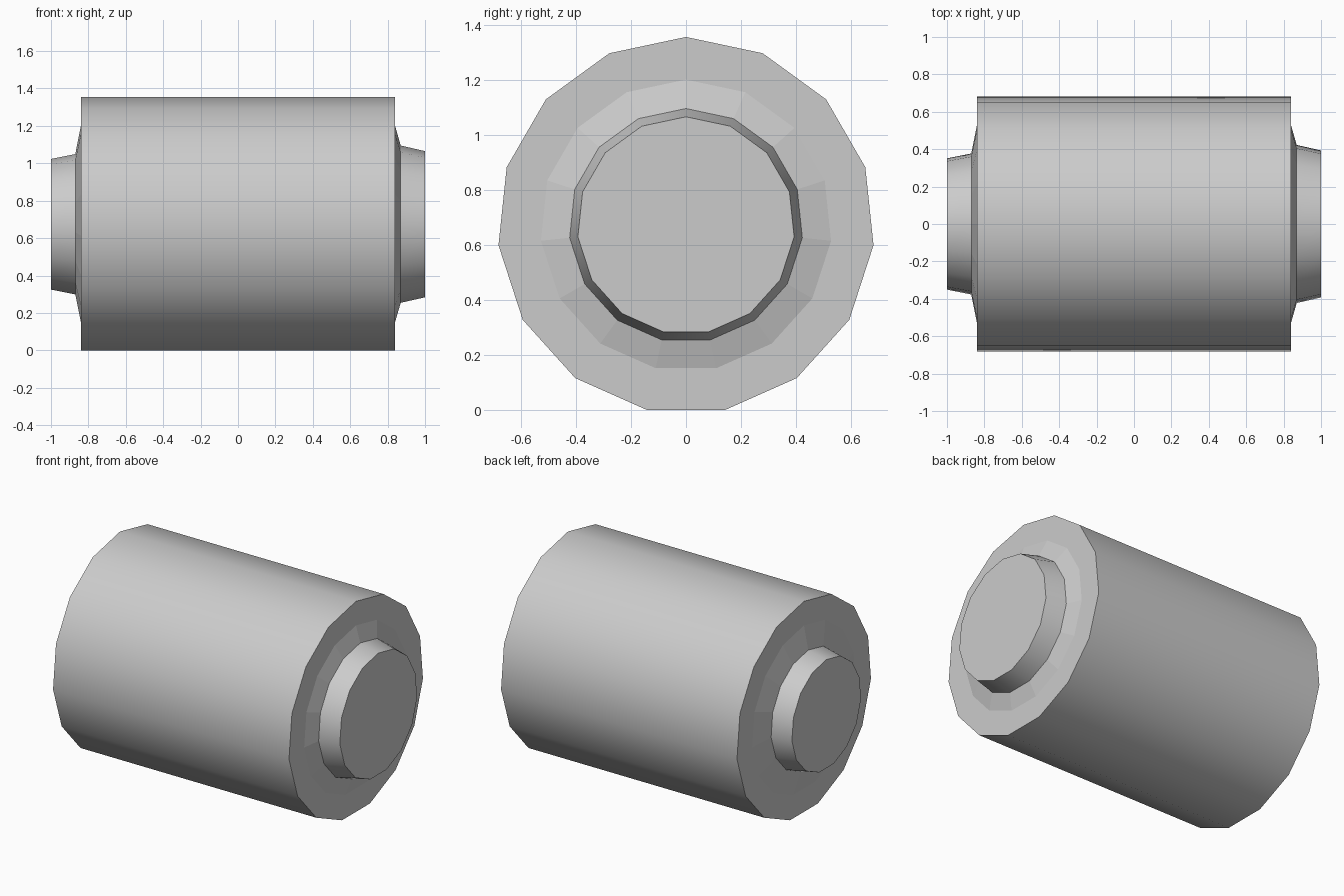
import bpy, bmesh
from math import sin, cos, radians, tau

if "Cube" in bpy.data.objects:
    bpy.data.objects.remove(bpy.data.objects["Cube"])

SIDES = 15
CENTRE_Z = 0.685 * cos(tau / (2 * SIDES))

# (x, radius) from the left end to the right end
PROFILE = [(-1.0, 0.353), (-0.87, 0.379), (-0.84, 0.53), (-0.84, 0.685),
           (0.84, 0.685), (0.84, 0.53), (0.87, 0.425), (1.0, 0.395)]
SMOOTH_BANDS = {0, 3, 6}  # the hub walls and the drum wall


def lathe_x(name, profile):
    bm = bmesh.new()
    rings = []
    for x, r in profile:
        rings.append([bm.verts.new((x, r * sin(tau * k / SIDES),
                                    CENTRE_Z + r * cos(tau * k / SIDES)))
                      for k in range(SIDES)])
    for band, (a, b) in enumerate(zip(rings, rings[1:])):
        for k in range(SIDES):
            n = (k + 1) % SIDES
            face = bm.faces.new((a[k], a[n], b[n], b[k]))
            face.smooth = band in SMOOTH_BANDS
    # end caps
    bm.faces.new(rings[0])
    bm.faces.new(rings[-1])
    bmesh.ops.recalc_face_normals(bm, faces=bm.faces)
    for e in bm.edges:
        e.smooth = (e.calc_face_angle(0) < radians(30)
                    and all(f.smooth for f in e.link_faces))
    mesh = bpy.data.meshes.new(name)
    bm.to_mesh(mesh)
    bm.free()
    obj = bpy.data.objects.new(name, mesh)
    bpy.context.collection.objects.link(obj)
    return obj


# Drum with a stepped hub on each end
lathe_x("drum_with_hubs", PROFILE)
